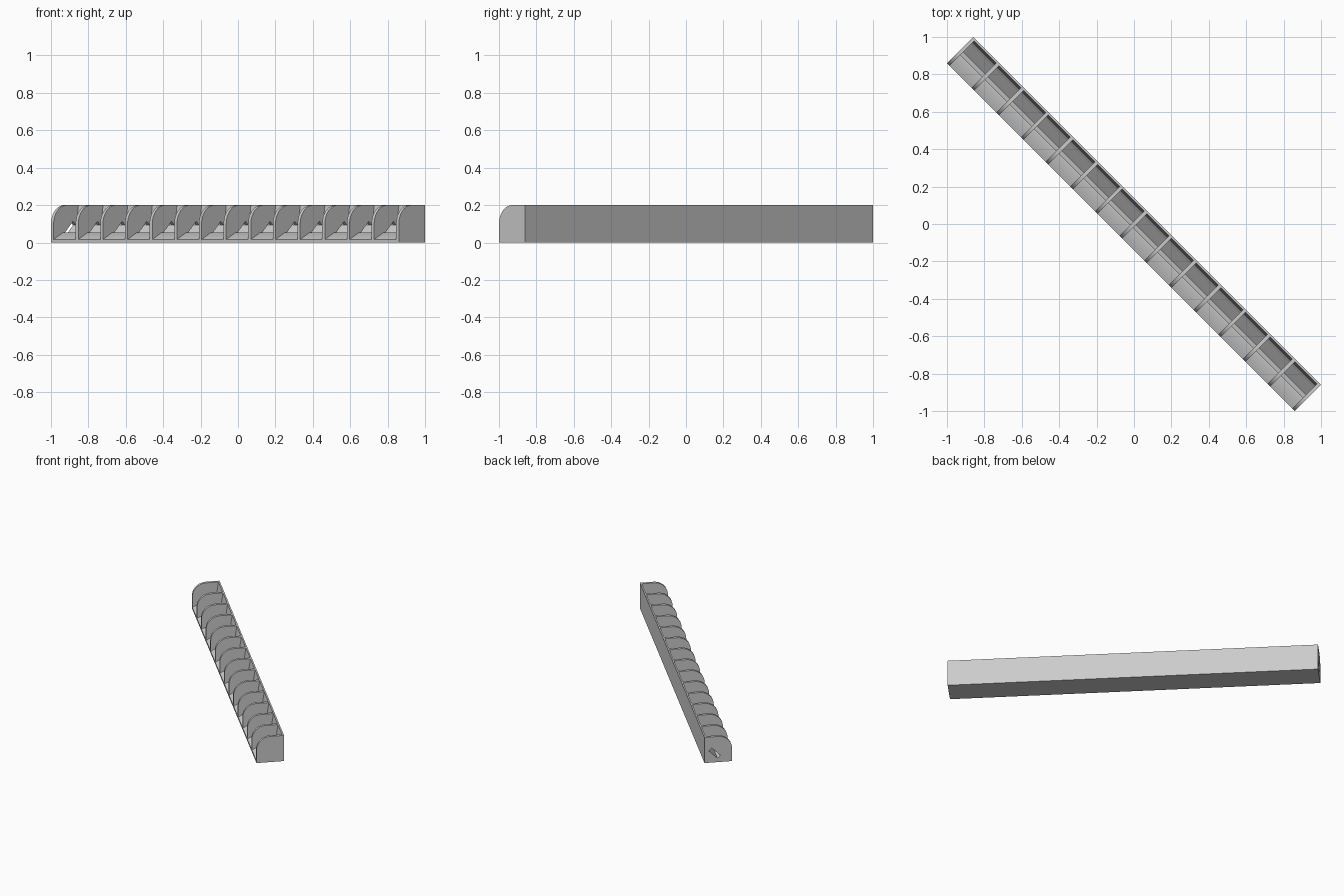
import bpy, bmesh, math
from mathutils import Matrix, Vector

cube = bpy.data.objects.get("Cube")
if cube:
    bpy.data.objects.remove(cube, do_unlink=True)

CELLS = 14
LENGTH = 2.63
HALF = 0.099          # half of the depth
HEIGHT = 0.2
WALL = 0.02           # divider thickness
PITCH = (LENGTH - WALL) / CELLS

gray = bpy.data.materials.new("plain gray")
gray.use_nodes = True
color = (0.6, 0.6, 0.6, 1)
gray.diffuse_color = color
gray.node_tree.nodes["Principled BSDF"].inputs["Base Color"].default_value = color

# The rack runs diagonally, from back right to front left
TURN = Matrix.Rotation(math.radians(-45), 4, "Z")


def extrude_profile(name, loops, start, thickness):
    """Fill (depth, height) loops, extrude along the rack and turn it."""
    bm = bmesh.new()
    edges = []
    for loop in loops:
        verts = [bm.verts.new((start, y, z)) for y, z in loop]
        edges += [bm.edges.new((a, b)) for a, b in zip(verts, verts[1:] + verts[:1])]
    if len(loops) == 1:
        bm.faces.new(list(bm.verts))
    else:
        bmesh.ops.triangle_fill(bm, edges=edges, use_beauty=True)
    out = bmesh.ops.extrude_face_region(bm, geom=list(bm.faces), use_keep_orig=True)
    moved = [g for g in out["geom"] if isinstance(g, bmesh.types.BMVert)]
    bmesh.ops.translate(bm, verts=moved, vec=Vector((thickness, 0, 0)))
    bmesh.ops.recalc_face_normals(bm, faces=bm.faces)
    bm.transform(TURN)
    mesh = bpy.data.meshes.new(name)
    bm.to_mesh(mesh)
    bm.free()
    mesh.materials.append(gray)
    obj = bpy.data.objects.new(name, mesh)
    bpy.context.collection.objects.link(obj)
    bpy.context.view_layer.objects.active = obj
    obj.select_set(True)
    bpy.ops.object.shade_smooth_by_angle(angle=math.radians(30))
    obj.select_set(False)
    return obj


# Divider outline: upright back, rounded front top corner
arc = [(-0.1 * math.cos(a) + 0.1 - HALF, HEIGHT - 0.1 + 0.1 * math.sin(a))
       for a in (math.pi / 2 * i / 12 for i in range(13))]
divider = [(HALF, 0), (-HALF, 0)] + arc + [(HALF, HEIGHT)]

# Slanted rectangular slot through the dividers
slot = [(-0.0155, 0.051), (0.0055, 0.03), (0.068, 0.0925), (0.047, 0.1135)]

# Cell body: front ramp, crest, slanted seat and steep back wall
body = [(HALF, 0), (-HALF, 0), (-HALF, 0.016), (-0.03, 0.053), (-0.0175, 0.053),
        (0.0055, 0.03), (0.068, 0.0925), (0.073, 0.0925), (0.088, HEIGHT), (HALF, HEIGHT)]

for i in range(CELLS):
    start = -LENGTH / 2 + i * PITCH
    extrude_profile(f"slotted_divider_{i + 1}", [divider, slot], start, WALL)
    extrude_profile(f"cell_body_{i + 1}", [body], start + WALL, PITCH - WALL)

# Closed end without a slot
extrude_profile("end_plate", [divider], LENGTH / 2 - WALL, WALL)
